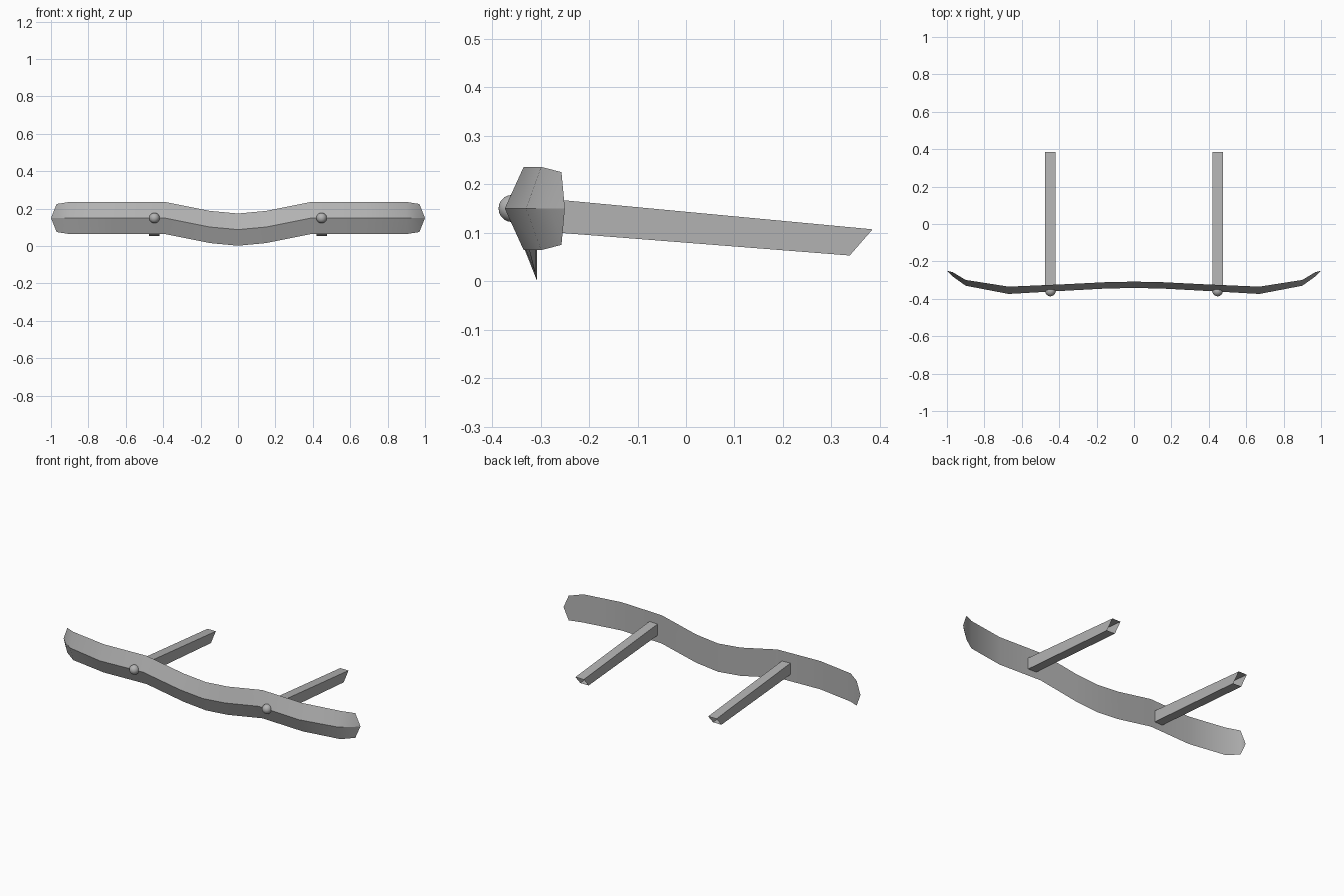
import bpy, bmesh, math

if "Cube" in bpy.data.objects:
    bpy.data.objects.remove(bpy.data.objects["Cube"])

# Dark grey metal
metal = bpy.data.materials.new("dark_grey_metal")
metal.diffuse_color = (0.45, 0.45, 0.45, 1)
metal.use_nodes = True
metal.node_tree.nodes["Principled BSDF"].inputs["Base Color"].default_value = metal.diffuse_color


def finish(name, bm, smooth=True):
    bmesh.ops.recalc_face_normals(bm, faces=bm.faces)
    me = bpy.data.meshes.new(name)
    bm.to_mesh(me)
    bm.free()
    me.materials.append(metal)
    ob = bpy.data.objects.new(name, me)
    bpy.context.collection.objects.link(ob)
    if smooth:
        bpy.ops.object.select_all(action='DESELECT')
        ob.select_set(True)
        bpy.context.view_layer.objects.active = ob
        bpy.ops.object.shade_smooth_by_angle(angle=math.radians(30), keep_sharp_edges=True)
    return ob


# Bumper bar: x, back edge y, front crease y, centre z, half height
half = [
    (0.0, -0.308, -0.342, 0.088, 0.086),
    (0.15, -0.311, -0.345, 0.102, 0.086),
    (0.39, -0.323, -0.358, 0.150, 0.086),
    (0.67, -0.335, -0.374, 0.150, 0.086),
    (0.90, -0.299, -0.330, 0.150, 0.086),
    (0.97, -0.257, -0.280, 0.150, 0.075),
]
stations = [(-s[0],) + s[1:] for s in reversed(half[1:])] + half
bm = bmesh.new()
rings = [[bm.verts.new(p) for p in ((x, yb, z + h), (x, yf, z), (x, yb, z - h))]
         for x, yb, yf, z, h in stations]
for a, b in zip(rings, rings[1:]):
    for i in range(3):
        j = (i + 1) % 3
        bm.faces.new((a[i], a[j], b[j], b[i]))
# Pointed bumper tips
tips = []
for ring, sx in ((rings[0], -1), (rings[-1], 1)):
    tip = bm.verts.new((sx, -0.250, 0.150))
    tips.append(tip)
    for i in range(3):
        bm.faces.new((ring[i], ring[(i + 1) % 3], tip))
# Crisp front crease from tip to tip
crease = [tips[0]] + [r[1] for r in rings] + [tips[1]]
for a, b in zip(crease, crease[1:]):
    bm.edges.get((a, b)).smooth = False
finish("bumper_bar", bm)

for side, sx in (("left", -1), ("right", 1)):
    cx = sx * 0.447
    # Hollow mounting rail, open at its slanted rear end
    bm = bmesh.new()
    profile = [(-0.327, 0.174), (0.385, 0.107), (0.338, 0.053), (-0.327, 0.105)]
    a, b = [[bm.verts.new((cx + dx, y, z)) for y, z in profile] for dx in (-0.028, 0.028)]
    bm.faces.new(a)
    bm.faces.new(b)
    for i in (0, 2, 3):
        j = (i + 1) % 4
        bm.faces.new((a[i], a[j], b[j], b[i]))
    finish(side + "_mounting_rail", bm, False)

    # Round bolt head
    bm = bmesh.new()
    bmesh.ops.create_uvsphere(bm, u_segments=16, v_segments=10, radius=0.028)
    bmesh.ops.translate(bm, verts=bm.verts, vec=(cx, -0.359, 0.150))
    finish(side + "_bolt_head", bm)
